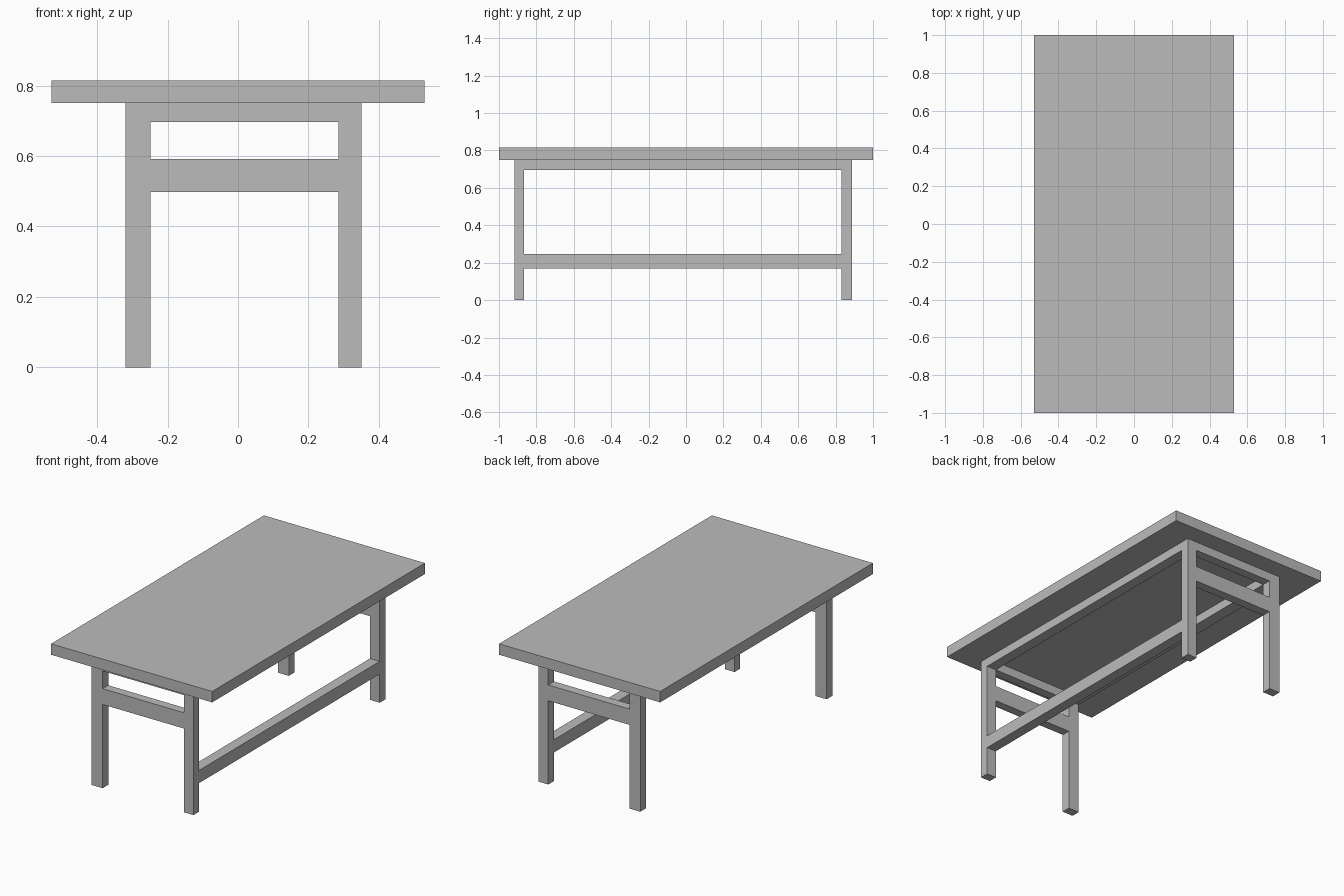
import bpy
import bmesh

default_cube = bpy.data.objects.get("Cube")
if default_cube:
    bpy.data.objects.remove(default_cube, do_unlink=True)

grey = bpy.data.materials.new("plain grey")
grey.use_nodes = True
colour = (0.5, 0.5, 0.5, 1)
grey.diffuse_color = colour
grey.node_tree.nodes["Principled BSDF"].inputs["Base Color"].default_value = colour


def box(name, xs, ys, zs):
    """Flat-sided box from its extents along each axis."""
    spans = (xs, ys, zs)
    bm = bmesh.new()
    bmesh.ops.create_cube(bm, size=1)
    for v in bm.verts:
        v.co = [lo + (c + 0.5) * (hi - lo) for c, (lo, hi) in zip(v.co, spans)]
    mesh = bpy.data.meshes.new(name)
    bm.to_mesh(mesh)
    bm.free()
    mesh.materials.append(grey)
    obj = bpy.data.objects.new(name, mesh)
    bpy.context.collection.objects.link(obj)
    return obj


# Leg extents, shared by the rails that run between them
side_x = {"right": (-0.32, -0.248), "left": (0.286, 0.35)}
end_y = {"front": (-0.918, -0.865), "back": (0.832, 0.887)}
between_x = (side_x["right"][1], side_x["left"][0])
between_y = (end_y["front"][1], end_y["back"][0])
top_z = 0.75
apron_z = (0.697, top_z)

# Tabletop
box("tabletop", (-0.53, 0.53), (-1, 1), (top_z, 0.815))

# Legs
for end, ys in end_y.items():
    for side, xs in side_x.items():
        box(f"{end}_{side}_leg", xs, ys, (0, top_z))

# Aprons and cross rails at both ends
for end, ys in end_y.items():
    box(f"{end}_apron", between_x, ys, apron_z)
    box(f"{end}_cross_rail", between_x, ys, (0.498, 0.592))

# Long aprons under the top
for side, xs in side_x.items():
    box(f"{side}_apron", xs, between_y, apron_z)

# Single low stretcher on the left side
box("left_stretcher", side_x["left"], between_y, (0.17, 0.246))
